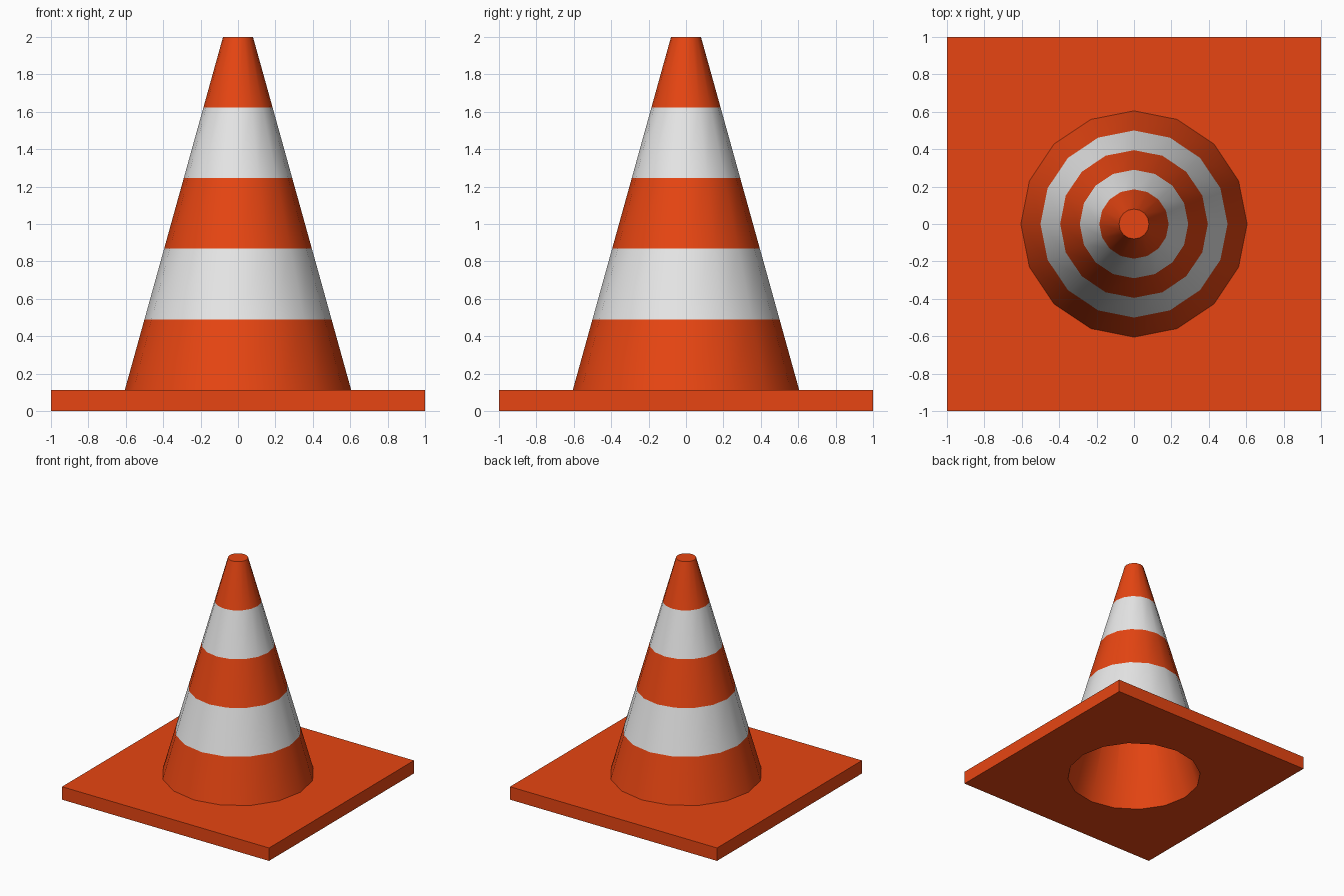
import bpy, bmesh, math

SIDES = 16
PLATE_TOP = 0.113
TOP = 2.0

if "Cube" in bpy.data.objects:
    bpy.data.objects.remove(bpy.data.objects["Cube"], do_unlink=True)


def material(name, rgb):
    mat = bpy.data.materials.new(name)
    mat.use_nodes = True
    mat.diffuse_color = (*rgb, 1)
    mat.node_tree.nodes["Principled BSDF"].inputs["Base Color"].default_value = (*rgb, 1)
    return mat


orange = material("orange plastic", (0.8, 0.06, 0.006))
white = material("white band", (0.8, 0.8, 0.8))


def ring(bm, radius, z):
    angles = [math.tau * i / SIDES for i in range(SIDES)]
    return [bm.verts.new((radius * math.cos(a), radius * math.sin(a), z)) for a in angles]


def bridge(bm, low, high, mat_index=0):
    for i in range(len(low)):
        j = (i + 1) % len(low)
        face = bm.faces.new((low[i], low[j], high[j], high[i]))
        face.material_index = mat_index


def finish(bm, name, mats):
    bmesh.ops.recalc_face_normals(bm, faces=bm.faces)
    mesh = bpy.data.meshes.new(name)
    bm.to_mesh(mesh)
    bm.free()
    for mat in mats:
        mesh.materials.append(mat)
    obj = bpy.data.objects.new(name, mesh)
    bpy.context.collection.objects.link(obj)
    bpy.ops.object.select_all(action="DESELECT")
    obj.select_set(True)
    bpy.context.view_layer.objects.active = obj
    bpy.ops.object.shade_smooth_by_angle(angle=math.radians(30))
    return obj


# Inner wall runs parallel to the outer cone
def inner_radius(z):
    return 0.552 - 0.28 * z


# Square base plate with a round opening, each level built in four quadrants
bm = bmesh.new()
outline = [(1, 0), (1, 1), (0, 1), (-1, 1), (-1, 0), (-1, -1), (0, -1), (1, -1)]
levels = []
for z in (0, PLATE_TOP):
    outer = [bm.verts.new((x, y, z)) for x, y in outline]
    inner = ring(bm, inner_radius(z), z)
    step = SIDES // 4
    for q in range(4):
        edge = [outer[(2 * q + k) % 8] for k in range(3)]
        arc = [inner[(step * q + k) % SIDES] for k in range(step, -1, -1)]
        bm.faces.new(edge + arc)
    levels.append((outer, inner))
bridge(bm, levels[0][0], levels[1][0])
bridge(bm, levels[0][1], levels[1][1])
finish(bm, "base_plate", [orange])

# Hollow cone: five equal bands outside, plain orange inside
bm = bmesh.new()
BANDS = 5
rings = []
for i in range(BANDS + 1):
    t = i / BANDS
    rings.append(ring(bm, 0.605 + (0.08 - 0.605) * t, PLATE_TOP + (TOP - PLATE_TOP) * t))
for i in range(BANDS):
    bridge(bm, rings[i], rings[i + 1], i % 2)
bm.faces.new(rings[-1])
inner_low = ring(bm, inner_radius(PLATE_TOP), PLATE_TOP)
inner_high = ring(bm, inner_radius(1.88), 1.88)
bridge(bm, inner_low, inner_high)
bm.faces.new(inner_high)
bridge(bm, rings[0], inner_low)
finish(bm, "cone", [orange, white])
